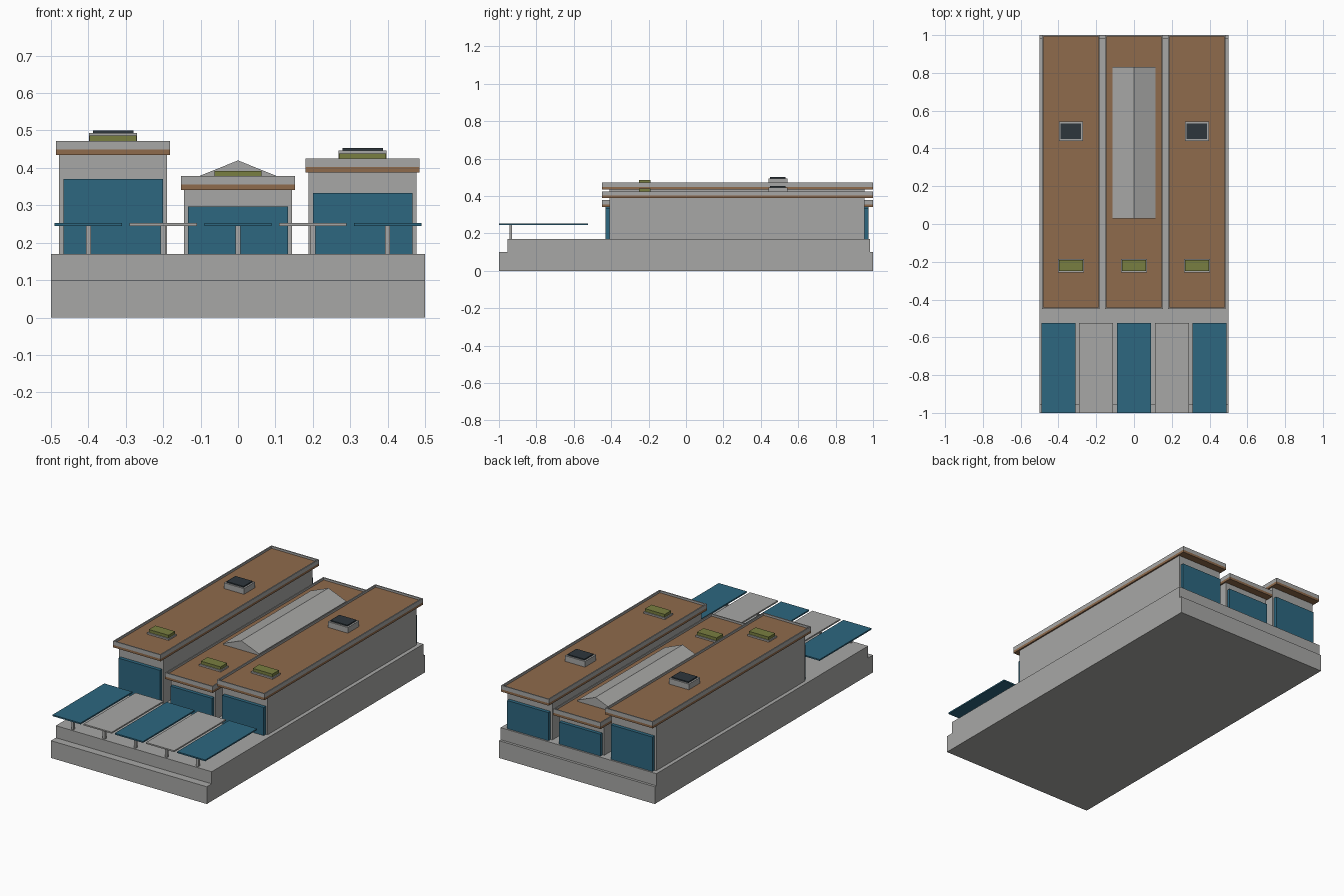
import bpy, bmesh

if "Cube" in bpy.data.objects:
    bpy.data.objects.remove(bpy.data.objects["Cube"])


def material(name, rgb):
    m = bpy.data.materials.new(name)
    m.diffuse_color = (*rgb, 1)
    m.use_nodes = True
    m.node_tree.nodes["Principled BSDF"].inputs["Base Color"].default_value = m.diffuse_color
    return m


GREY = material("concrete grey", (0.39, 0.39, 0.38))
BROWN = material("roof brown", (0.275, 0.145, 0.072))
BLUE = material("glass blue", (0.026, 0.135, 0.215))
GREEN = material("skylight green", (0.19, 0.21, 0.052))
DARK = material("vent dark", (0.027, 0.037, 0.046))


def finish(name, bm, *mats):
    bmesh.ops.recalc_face_normals(bm, faces=bm.faces)
    me = bpy.data.meshes.new(name)
    bm.to_mesh(me)
    bm.free()
    for m in mats:
        me.materials.append(m)
    ob = bpy.data.objects.new(name, me)
    bpy.context.collection.objects.link(ob)
    return ob


def box_bm(x0, x1, y0, y1, z0, z1):
    bm = bmesh.new()
    bmesh.ops.create_cube(bm, size=1)
    for v in bm.verts:
        v.co.x = x1 if v.co.x > 0 else x0
        v.co.y = y1 if v.co.y > 0 else y0
        v.co.z = z1 if v.co.z > 0 else z0
    return bm


def box(name, x0, x1, y0, y1, z0, z1, mat):
    return finish(name, box_bm(x0, x1, y0, y1, z0, z1), mat)


def roof_tray(name, x0, x1, y0, y1, z0, z1, rim, depth):
    # Grey parapet with a sunken brown roof deck
    bm = box_bm(x0, x1, y0, y1, z0, z1)
    bm.normal_update()
    top = max(bm.faces, key=lambda f: f.calc_center_median().z)
    bmesh.ops.inset_region(bm, faces=[top], thickness=rim)
    deck = bmesh.ops.extrude_discrete_faces(bm, faces=[top])["faces"][0]
    for v in deck.verts:
        v.co.z -= depth
    deck.material_index = 1
    return finish(name, bm, GREY, BROWN)


# Stepped podium
box("podium_lower", -0.5, 0.5, -1, 1, 0, 0.10, GREY)
box("podium_upper", -0.5, 0.5, -0.955, 0.985, 0.10, 0.17, GREY)

# Three halls: centre x, eave height, glass height
for side, cx, eave, glass in (("left", -0.334, 0.435, 0.37),
                              ("middle", 0, 0.341, 0.297),
                              ("right", 0.333, 0.388, 0.333)):
    top = eave + 0.037
    deck = top - 0.012
    box(side + "_hall", cx - 0.144, cx + 0.144, -0.41, 0.955, 0.17, eave, GREY)
    # Glazed ends
    box(side + "_front_glass", cx - 0.133, cx + 0.133, -0.43, -0.41, 0.17, glass, BLUE)
    box(side + "_back_glass", cx - 0.133, cx + 0.133, 0.955, 0.975, 0.17, glass, BLUE)
    # Brown eave under the parapet
    box(side + "_eave", cx - 0.1525, cx + 0.1525, -0.45, 1, eave, eave + 0.014, BROWN)
    roof_tray(side + "_roof", cx - 0.1525, cx + 0.1525, -0.45, 1,
              eave + 0.014, top, 0.01, 0.012)
    # Front skylight
    box(side + "_skylight_curb", cx - 0.069, cx + 0.069, -0.257, -0.184,
        deck, deck + 0.009, GREY)
    box(side + "_skylight", cx - 0.063, cx + 0.063, -0.25, -0.19,
        deck + 0.009, top + 0.014, GREEN)
    # Roof vent on the outer halls
    if cx:
        box(side + "_vent", cx - 0.064, cx + 0.064, 0.44, 0.542, deck, top + 0.021, GREY)
        box(side + "_vent_cover", cx - 0.054, cx + 0.054, 0.45, 0.532,
            top + 0.021, top + 0.028, DARK)

# Gabled ridge light on the middle roof
bm = bmesh.new()
profile = [(-0.114, 0.366), (0.114, 0.366), (0.114, 0.374), (0, 0.42), (-0.114, 0.374)]
face = bm.faces.new([bm.verts.new((x, 0.03, z)) for x, z in profile])
ext = bmesh.ops.extrude_face_region(bm, geom=[face])["geom"]
for v in ext:
    if isinstance(v, bmesh.types.BMVert):
        v.co.y = 0.83
finish("ridge_gable", bm, GREY)

# Entrance canopies on single posts, alternating blue and grey
for i in range(5):
    cx = -0.4 + 0.2 * i
    box(f"canopy_{i + 1}", cx - 0.09, cx + 0.09, -1, -0.525, 0.245, 0.253,
        GREY if i % 2 else BLUE)
    box(f"canopy_post_{i + 1}", cx - 0.007, cx + 0.007, -0.945, -0.931, 0.17, 0.245, GREY)
